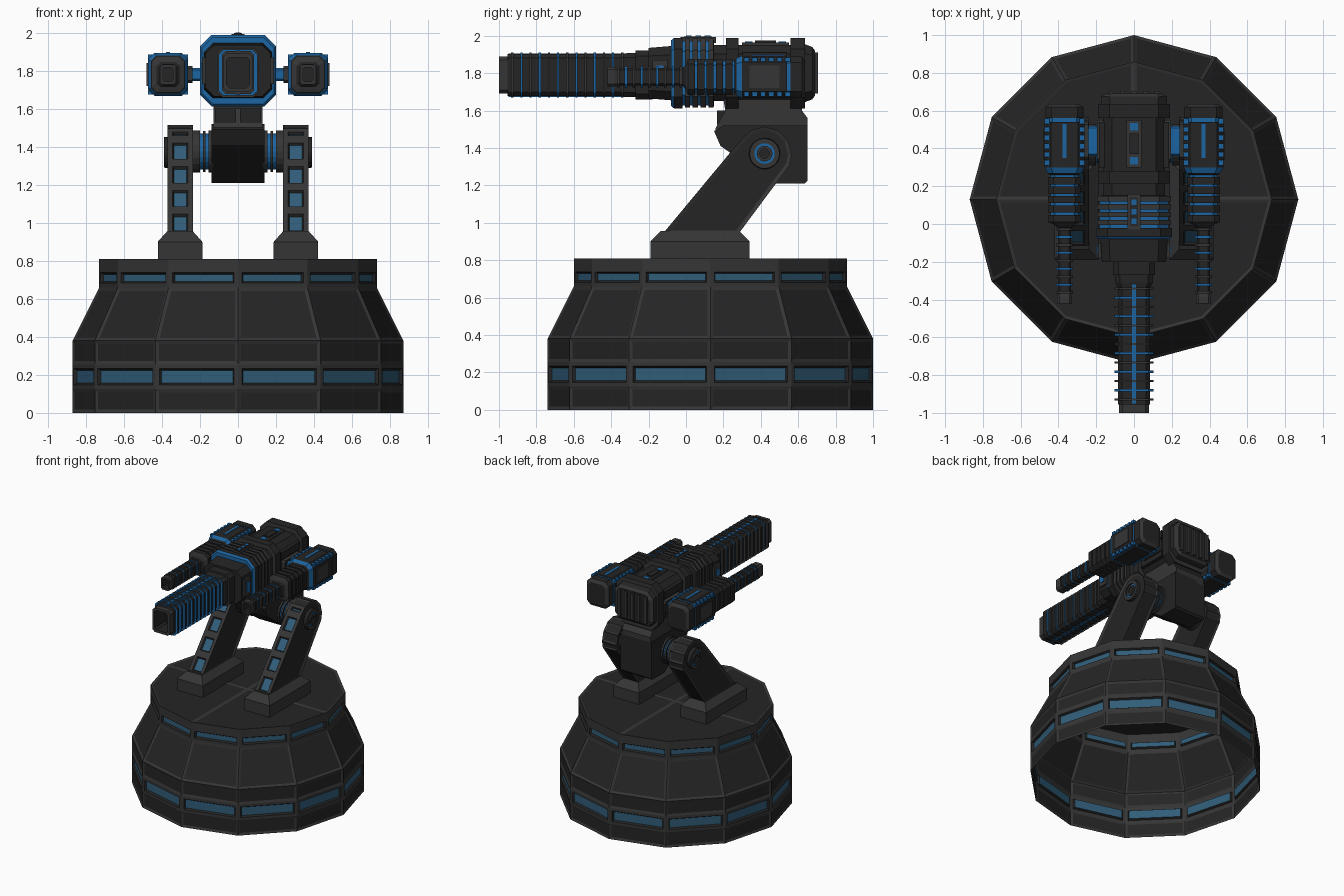
import bpy, bmesh, math

if "Cube" in bpy.data.objects:
    bpy.data.objects.remove(bpy.data.objects["Cube"])

# Palette: ribs, panels, bright blue, muted window blue
RIB, DARK, BLUE, GLASS = range(4)
mats = []
for n, c in (("rib_grey", (.036, .036, .036)), ("panel_dark", (.018, .018, .018)),
             ("glow_blue", (.012, .13, .36)), ("window_blue", (.03, .11, .19))):
    m = bpy.data.materials.new(n)
    m.diffuse_color = (*c, 1)
    m.use_nodes = True
    m.node_tree.nodes["Principled BSDF"].inputs["Base Color"].default_value = m.diffuse_color
    mats.append(m)


def finish(bm, name, mirror=False):
    me = bpy.data.meshes.new(name)
    bm.to_mesh(me)
    bm.free()
    for m in mats:
        me.materials.append(m)
    ob = bpy.data.objects.new(name, me)
    bpy.context.collection.objects.link(ob)
    if mirror:
        ob.modifiers.new("mirror", 'MIRROR').use_mirror_merge = False
    return ob


def inset(bm, faces, width, depth, mat):
    bmesh.ops.inset_individual(bm, faces=faces, thickness=width, depth=-depth, use_even_offset=True)
    for f in faces:
        f.material_index = mat


def outline(a, b, k):
    """Rectangle (k=0), chamfered rectangle, or circle (k='o')."""
    if k == 'o':
        return [(a * math.cos(i * math.pi / 10), b * math.sin(i * math.pi / 10)) for i in range(20)]
    if k == 0:
        return [(a, -b), (a, b), (-a, b), (-a, -b)]
    c = k * min(a, b)
    return [(a, c - b), (a, b - c), (a - c, b), (c - a, b), (-a, b - c), (-a, c - b), (c - a, -b), (a - c, -b)]


def loft(name, axis, centre, sections, k=.3, mirror=False):
    """Sections (position, half width, half height, material of the segment leading to it)."""
    bm = bmesh.new()
    p, q = centre
    place = {'x': lambda t, u, v: (t, p + u, q + v), 'y': lambda t, u, v: (p + u, t, q + v),
             'z': lambda t, u, v: (p + u, q + v, t)}[axis]
    rings = [[bm.verts.new(place(t, u, v)) for u, v in outline(a, b, k)] for t, a, b, _ in sections]
    n = len(rings[0])
    for r0, r1, s in zip(rings, rings[1:], sections[1:]):
        for i in range(n):
            bm.faces.new((r0[i], r0[(i + 1) % n], r1[(i + 1) % n], r1[i])).material_index = s[3]
    for r in (rings[0], rings[-1]):
        bm.faces.new(r).material_index = DARK
    bmesh.ops.recalc_face_normals(bm, faces=bm.faces)
    return finish(bm, name, mirror)


def prism(profile, x0, x1, mat):
    """Extrude a y-z profile along x."""
    bm = bmesh.new()
    f = bm.faces.new([bm.verts.new((x0, y, z)) for y, z in profile])
    ext = bmesh.ops.extrude_face_region(bm, geom=[f])["geom"]
    bmesh.ops.translate(bm, vec=(x1 - x0, 0, 0), verts=[v for v in ext if isinstance(v, bmesh.types.BMVert)])
    bmesh.ops.recalc_face_normals(bm, faces=bm.faces)
    for f in bm.faces:
        f.material_index = mat
    return bm


def boxes(name, items, mirror=False):
    """One object made of boxes (x0, x1, y0, y1, z0, z1, material)."""
    bm = bmesh.new()
    for x0, x1, y0, y1, z0, z1, mat in items:
        vs = bmesh.ops.create_cube(bm, size=1)["verts"]
        for v in vs:
            v.co = ((x0 + x1) / 2 + v.co.x * (x1 - x0), (y0 + y1) / 2 + v.co.y * (y1 - y0),
                    (z0 + z1) / 2 + v.co.z * (z1 - z0))
        for f in {f for v in vs for f in v.link_faces}:
            f.material_index = mat
    return finish(bm, name, mirror)


# Twelve-sided open base shell with recessed panels and windows
bm = bmesh.new()
rings = [[bm.verts.new((r * math.cos(i * math.pi / 6), .13 + r * math.sin(i * math.pi / 6), z)) for i in range(12)]
         for z, r in ((0, .87), (.125, .87), (.255, .87), (.38, .87), (.66, .73), (.76, .73), (.81, .73))]
rows = [[bm.faces.new((a[i], a[(i + 1) % 12], b[(i + 1) % 12], b[i])) for i in range(12)]
        for a, b in zip(rings, rings[1:])]
hub = bm.verts.new((0, .13, .81))
deck = [bm.faces.new([hub] + [rings[-1][(q * 3 + j) % 12] for j in range(4)]) for q in range(4)]
bm.normal_update()
for i in (0, 2, 3):
    inset(bm, rows[i], .018, .006, DARK)
for i in (1, 4):
    inset(bm, rows[i], .022, 0, DARK)
    inset(bm, rows[i], .009, .015, GLASS)
inset(bm, deck, .016, .005, DARK)
finish(bm, "base_shell")

# Leg feet
loft("leg_feet", 'z', (.305, .075), [(.805, .117, .265, RIB), (.90, .117, .265, RIB), (.955, .068, .21, RIB)], 0, True)

# Slanted arms with windows up the front
slope = [(-.125 + .415 * t / 4, .94 + .50 * t / 4) for t in range(5)]
arc = [(.42 + .145 * math.cos(math.radians(a)), 1.365 + .15 * math.sin(math.radians(a)))
       for a in (120, 90, 60, 30, 0, -22)]
bm = prism(slope + arc + [(.28, .94)], .237, .37, RIB)
bm.normal_update()
front = [f for f in bm.faces if f.normal.y < -.4 and f.normal.z > .3 and abs(f.normal.x) < .1]
sides = [f for f in bm.faces if abs(f.normal.x) > .9]
rest = [f for f in bm.faces if f.normal.y > -.4 and abs(f.normal.x) < .1 and f.normal.z > -.8]
inset(bm, sides, .02, .008, DARK)
inset(bm, front, .026, 0, DARK)
inset(bm, front, .008, .012, GLASS)
inset(bm, rest, .012, .006, DARK)
finish(bm, "slanted_arms", True)

# Pivot hubs outside the arms, ribbed axle inside
loft("pivot_hubs", 'x', (.42, 1.37),
     [(.35, .085, .085, DARK), (.388, .08, .08, DARK), (.388, .055, .055, RIB), (.38, .055, .055, DARK),
      (.38, .042, .042, BLUE), (.39, .042, .042, RIB), (.39, .026, .026, RIB), (.38, .026, .026, RIB)], 'o', True)
loft("pivot_axles", 'x', (.42, 1.375),
     [(.13, .11, .11, DARK), (.155, .11, .11, RIB), (.155, .095, .095, DARK), (.17, .095, .095, BLUE),
      (.17, .108, .108, DARK), (.185, .108, .108, RIB), (.185, .095, .095, DARK), (.2, .095, .095, BLUE),
      (.2, .11, .11, DARK), (.24, .11, .11, RIB)], 'o', True)

# Neck block carrying the gun
finish(prism([(.2, 1.52), (.15, 1.49), (.185, 1.41), (.48, 1.21), (.635, 1.21), (.65, 1.225), (.65, 1.52)],
             -.14, .14, DARK), "neck_block")
finish(prism([(.2, 1.66), (.21, 1.6), (.155, 1.5), (.65, 1.5), (.65, 1.56), (.62, 1.6), (.62, 1.66)],
             -.13, .13, RIB), "neck_top")
boxes("neck_front_plates", [(.01, .12, .165, .3, 1.525, 1.6, DARK)], True)

# Main gun body: stepped, with blue grooves round the front section
body = [(-.2, .13, .115, DARK), (-.2, .17, .135, DARK), (-.08, .178, .145, DARK), (-.08, .19, .175, BLUE),
        (-.065, .2, .188, BLUE), (-.02, .2, .188, DARK)]
for i in range(4):
    y = -.02 + i * .042
    body += [(y, .182, .172, DARK), (y + .014, .182, .172, BLUE), (y + .014, .195, .184, DARK), (y + .042, .195, .184, RIB)]
body += [(.15, .165, .15, DARK), (.215, .165, .15, DARK), (.215, .19, .188, RIB), (.28, .19, .188, DARK),
         (.28, .165, .15, RIB), (.56, .165, .15, DARK), (.56, .19, .188, RIB), (.635, .19, .188, DARK),
         (.635, .175, .155, RIB), (.675, .175, .14, DARK), (.69, .15, .12, RIB)]
loft("gun_body", 'y', (0, 1.8), body, .32)
boxes("gun_top_vents", [(-.035, .035, -.03, .16, 1.96, 1.992, RIB), (-.02, .02, -.01, .14, 1.97, 1.997, DARK),
                        (-.04, .04, .3, .55, 1.93, 1.965, RIB), (-.025, .025, .37, .48, 1.94, 1.975, DARK)]
      + [(-.012, .012, y, y + .03, 1.97, 2.0, BLUE) for y in (.0, .05, .1)]
      + [(-.022, .022, y, y + .04, 1.94, 1.97, BLUE) for y in (.315, .495)])
boxes("gun_rear_slats", [(x - .012, x + .012, .66, .705, 1.69, 1.91, RIB) for x in (-.12, -.06, 0, .06, .12)])
boxes("gun_side_plates", [(.15, .185, .3, .54, 1.69, 1.75, DARK), (.15, .185, .3, .54, 1.85, 1.91, DARK),
                          (.17, .19, -.18, -.1, 1.73, 1.87, RIB), (.18, .195, -.16, -.12, 1.76, 1.84, BLUE)], True)

# Main barrel with thin fins and hollow muzzle
barrel = [(-.18, .11, .13, DARK), (-.27, .11, .13, DARK), (-.27, .1, .118, RIB), (-.31, .1, .118, DARK)]
for i in range(13):
    y = -.335 - i * .049
    barrel += [(y, .085, .113, DARK), (y, .102, .121, RIB), (y - .012, .102, .121, BLUE if i % 2 else RIB),
               (y - .012, .085, .113, BLUE)]
barrel += [(-.955, .085, .113, DARK), (-.955, .08, .1, RIB), (-1, .08, .1, RIB), (-1, .06, .08, RIB),
           (-.85, .06, .08, DARK)]
loft("main_barrel", 'y', (0, 1.79), barrel, .25)
boxes("barrel_blue_strips", [(-.01, .01, -.95, -.31, z, z + .01, BLUE) for z in (1.673, 1.896)])

# Side guns: housing, ribbed sleeve, thin finned barrel with hollow muzzle
side = [(.635, .075, .085, DARK), (.62, .1, .11, RIB), (.56, .1, .11, DARK), (.56, .093, .105, RIB),
        (.54, .093, .105, BLUE), (.54, .105, .113, RIB), (.3, .105, .113, DARK), (.27, .09, .1, BLUE)]
for i in range(5):
    y = .26 - i * .05
    side += [(y, .075, .085, DARK), (y - .012, .075, .085, BLUE), (y - .012, .086, .096, RIB), (y - .05, .086, .096, DARK)]
side += [(0, .06, .065, RIB)]
for i in range(9):
    y = -.02 - i * .042
    side += [(y, .035, .047, DARK), (y, .045, .056, RIB), (y - .014, .045, .056, BLUE if i % 2 else RIB), (y - .014, .035, .047, RIB)]
side += [(-.385, .04, .052, RIB), (-.42, .04, .052, RIB), (-.42, .027, .037, RIB), (-.34, .027, .037, DARK)]
loft("side_guns", 'y', (.368, 1.78), side, .32, True)
boxes("side_gun_lights", [(.358, .378, .35, .53, 1.885, 1.897, BLUE)]
      + [(.368 + s * .092 - .013, .368 + s * .092 + .013, y, y + .028, z, z + .024, BLUE)
         for s in (-1, 1) for z in (1.675, 1.861) for y in [.31 + .044 * j for j in range(6)]]
      + [(.46, .48, .34, .5, 1.72, 1.84, RIB)], True)

# Connectors between body and side guns
loft("side_gun_connectors", 'x', (.44, 1.78),
     [(.15, .11, .05, RIB), (.195, .11, .05, RIB), (.195, .08, .035, DARK), (.24, .08, .035, BLUE),
      (.24, .1, .045, RIB), (.28, .1, .045, RIB)], .3, True)
